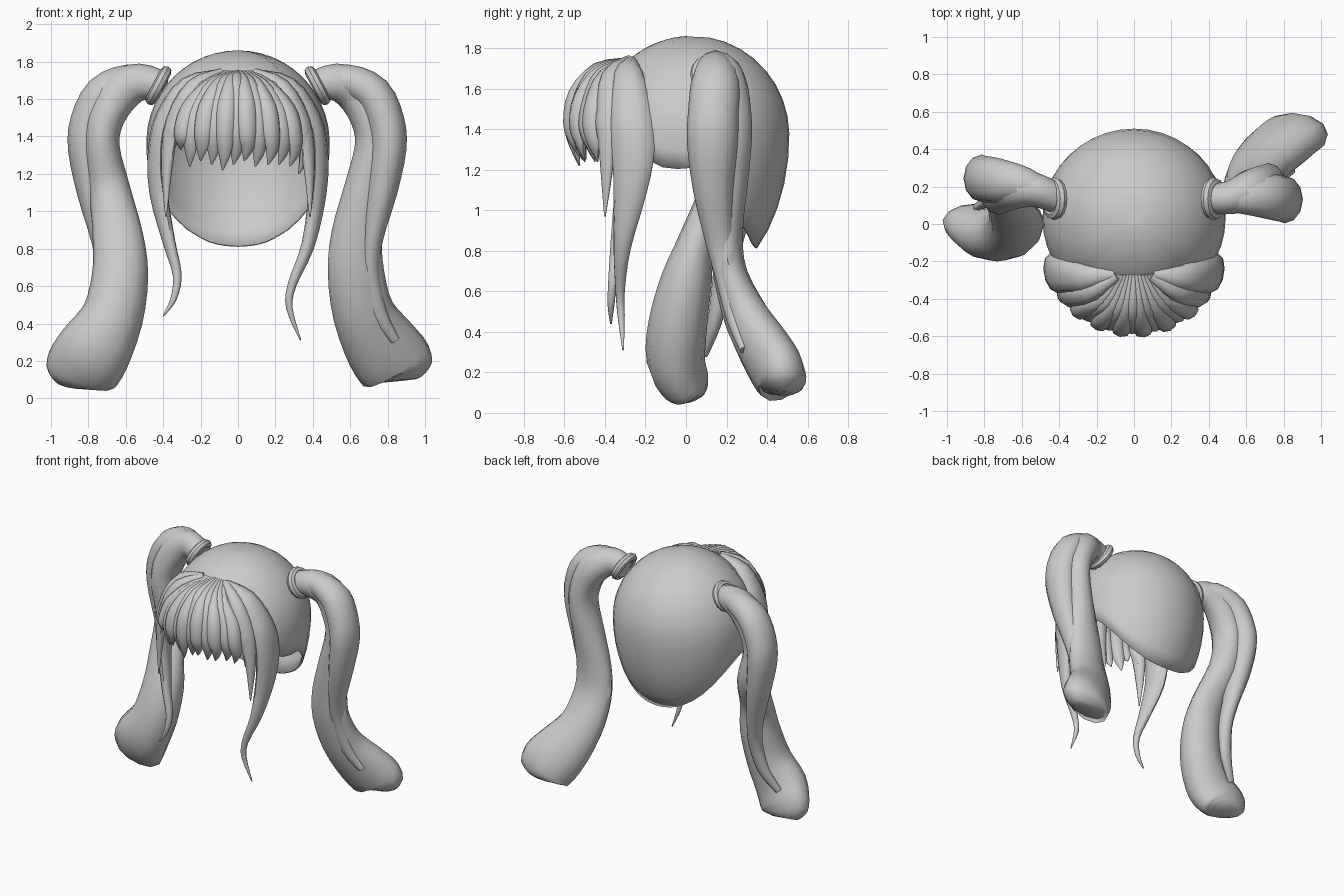
import bpy, bmesh
from math import sin, cos, pi, acos, sqrt, radians
from mathutils import Vector


def finish(name, bm, angle=50):
    bmesh.ops.recalc_face_normals(bm, faces=bm.faces)
    me = bpy.data.meshes.new(name)
    bm.to_mesh(me)
    bm.free()
    ob = bpy.data.objects.new(name, me)
    bpy.context.collection.objects.link(ob)
    bpy.ops.object.select_all(action='DESELECT')
    ob.select_set(True)
    bpy.context.view_layer.objects.active = ob
    bpy.ops.object.shade_smooth_by_angle(angle=radians(angle))
    return ob


def spline(keys, sub):
    """Catmull-Rom through rows of (x, y, z, half width, half depth)."""
    k = [keys[0]] + list(keys) + [keys[-1]]
    out = []
    for i in range(1, len(k) - 2):
        for j in range(sub):
            t = j / sub
            out.append([0.5 * (2*b + (c-a)*t + (2*a-5*b+4*c-d)*t*t + (3*b-a-3*c+d)*t**3)
                        for a, b, c, d in zip(*k[i-1:i+3])])
    return out + [list(keys[-1])]


def strand(name, keys, facing, sub=3, sides=10):
    """Elliptical lock swept along a path; depth axis leans to 'facing'."""
    rows = spline(keys, sub)
    pts = [Vector(r[:3]) for r in rows]
    bm = bmesh.new()
    rings = []
    for i, r in enumerate(rows):
        t = (pts[min(i+1, len(pts)-1)] - pts[max(i-1, 0)]).normalized()
        w = Vector(facing).cross(t).normalized()
        d = t.cross(w)
        rings.append([bm.verts.new(pts[i] + w*r[3]*cos(2*pi*j/sides) + d*r[4]*sin(2*pi*j/sides))
                      for j in range(sides)])
    for a, b in zip(rings, rings[1:]):
        for j in range(sides):
            n = (j+1) % sides
            bm.faces.new((a[j], a[n], b[n], b[j]))
    bm.faces.new(rings[0])
    bm.faces.new(rings[-1])
    return finish(name, bm)


# Scalp cap: egg shape whose lower edge follows the hairline
def hairline(deg):
    line = [(0, 1.66), (45, 1.6), (62, 1.25), (75, 1.2), (92, 1.21), (108, 1.1),
            (122, 0.98), (135, 0.9), (150, 0.84), (165, 0.815), (180, 0.81)]
    for (a, za), (b, zb) in zip(line, line[1:]):
        if deg <= b:
            return za + (zb-za) * (deg-a) / (b-a)
    return 0.81


bm = bmesh.new()
N, M, ZC = 40, 14, 1.37
top = bm.verts.new((0, 0.03, 1.855))
rings = []
for i in range(1, M+1):
    ring = []
    for j in range(N):
        deg = 360*j/N
        p = radians(deg)
        h = hairline(min(deg, 360-deg)) - ZC
        th = acos(h / (0.49 if h > 0 else 0.75)) * i / M
        c = cos(th)
        ring.append(bm.verts.new((0.49*sin(th)*sin(p), 0.03 - 0.48*sin(th)*cos(p),
                                  ZC + c*(0.49 if c > 0 else 0.75))))
    rings.append(ring)
for j in range(N):
    n = (j+1) % N
    bm.faces.new((top, rings[0][j], rings[0][n]))
    for a, b in zip(rings, rings[1:]):
        bm.faces.new((a[j], b[j], b[n], a[n]))
cap = finish("scalp_cap", bm)
mod = cap.modifiers.new("thickness", 'SOLIDIFY')
mod.thickness = 0.012

# Twin tails: the second is the first turned half way round, with a broader flatter end
main = [(0.41, -0.06, 1.67, 0.08, 0.08), (0.52, -0.045, 1.69, 0.1, 0.09), (0.63, -0.01, 1.64, 0.115, 0.11),
        (0.70, 0.0, 1.50, 0.1, 0.125), (0.72, 0.005, 1.35, 0.095, 0.125), (0.68, 0.0, 1.13, 0.11, 0.11)]
ends = {1: [(0.635, 0.0, 0.88, 0.135, 0.085), (0.63, 0.025, 0.68, 0.15, 0.085), (0.67, 0.11, 0.46, 0.165, 0.115),
            (0.765, 0.21, 0.285, 0.2, 0.13), (0.845, 0.275, 0.175, 0.205, 0.125),
            (0.865, 0.285, 0.125, 0.165, 0.1), (0.87, 0.285, 0.095, 0.09, 0.05)],
        -1: [(0.635, 0.12, 0.88, 0.135, 0.09), (0.63, 0.175, 0.68, 0.15, 0.125), (0.67, 0.22, 0.46, 0.165, 0.145),
             (0.765, 0.23, 0.285, 0.2, 0.145), (0.835, 0.18, 0.175, 0.2, 0.12),
             (0.855, 0.15, 0.125, 0.165, 0.09), (0.86, 0.135, 0.095, 0.1, 0.05)]}
outer = [(0.43, -0.06, 1.69, 0.06, 0.06), (0.58, -0.05, 1.70, 0.085, 0.09), (0.72, -0.05, 1.63, 0.1, 0.12),
         (0.79, -0.06, 1.48, 0.1, 0.125), (0.805, -0.065, 1.33, 0.095, 0.125), (0.77, -0.06, 1.1, 0.08, 0.1),
         (0.72, -0.03, 0.85, 0.055, 0.07), (0.71, 0.0, 0.67, 0.05, 0.05), (0.75, 0.04, 0.46, 0.045, 0.035),
         (0.84, 0.09, 0.31, 0.025, 0.02)]
for s, side in ((1, "right"), (-1, "left")):
    drop = 0.0 if s > 0 else 0.015
    for name, keys in (("tail_main", main + ends[s]), ("tail_outer_lock", outer)):
        path = []
        for x, dy, z, w, d in keys:
            root = min(1, max(0, (x-0.42)/0.2)) if z > 1.6 else 1
            y = 0.135*(1-root) + ((0.195 if s > 0 else 0.18) + s*dy)*root
            path.append((s*(x if s > 0 or z > 1.5 or z < 0.8 else x+0.008), y, z - drop*(1.7-z), w, d))
        strand(f"{name}_{side}", path, (0, 1, 0), 3, 12)
    # Hair tie
    bpy.ops.mesh.primitive_torus_add(major_segments=16, minor_segments=8, major_radius=0.085,
                                     minor_radius=0.03, location=(s*0.425, 0.135, 1.672),
                                     rotation=(0, s*radians(62), 0))
    bpy.context.object.name = f"hair_tie_{side}"
    bpy.ops.object.shade_smooth_by_angle()

# Fringe: narrow pointed locks fanning from the crown of the forehead
fringe = [(-0.35, 1.30), (-0.30, 1.33), (-0.25, 1.24), (-0.19, 1.27), (-0.13, 1.25), (-0.07, 1.22),
          (-0.01, 1.25), (0.05, 1.27), (0.11, 1.24), (0.18, 1.25), (0.24, 1.25), (0.30, 1.24), (0.35, 1.2)]
for i, (x, zt) in enumerate(fringe):
    e = sqrt(1 - (x/0.47)**2)
    q = -0.1 - 0.02*(i % 2)
    keys = [(0.25*x, -0.27, 1.735, 0.018, 0.02),
            (0.55*x, -0.27 - 0.17*e, 1.70 - 0.1*abs(x), 0.035, 0.03),
            (0.88*x, q - 0.43*e, 1.58 - 0.1*abs(x), 0.05, 0.034),
            (1.0*x, q - 0.455*e, 1.43, 0.05, 0.034),
            (1.02*x, q - 0.435*e, 0.55*zt + 0.45*1.43, 0.036, 0.025),
            (0.97*x - 0.015, q - 0.41*e, zt, 0.004, 0.004)]
    strand(f"fringe_lock_{i+1}", keys, (x/0.47, -e, 0.6), 3, 8)

# Side locks framing the face; the tips differ left to right
upper = [(0.10, -0.27, 1.73, 0.03, 0.03), (0.27, -0.285, 1.67, 0.075, 0.05), (0.39, -0.27, 1.50, 0.1, 0.052),
         (0.43, -0.26, 1.32, 0.108, 0.05), (0.425, -0.275, 1.1, 0.085, 0.046)]
tips = {1: [(0.375, -0.315, 0.82, 0.045, 0.035), (0.29, -0.325, 0.61, 0.024, 0.024),
            (0.275, -0.32, 0.48, 0.018, 0.018), (0.335, -0.31, 0.31, 0.004, 0.004)],
        -1: [(0.37, -0.33, 0.84, 0.045, 0.033), (0.325, -0.36, 0.66, 0.024, 0.024),
             (0.345, -0.37, 0.53, 0.017, 0.017), (0.40, -0.37, 0.44, 0.004, 0.004)]}
temple = [(0.09, -0.28, 1.74, 0.025, 0.025), (0.24, -0.37, 1.67, 0.05, 0.035), (0.345, -0.39, 1.48, 0.058, 0.035),
          (0.38, -0.39, 1.25, 0.04, 0.028), (0.385, -0.40, 0.97, 0.004, 0.004)]
for s, side in ((1, "right"), (-1, "left")):
    strand(f"side_lock_{side}", [(s*k[0], *k[1:]) for k in upper + tips[s]], (s, -0.15, 0.6))
    strand(f"temple_lock_{side}", [(s*k[0], *k[1:]) for k in temple], (s, -0.7, 0.6))
